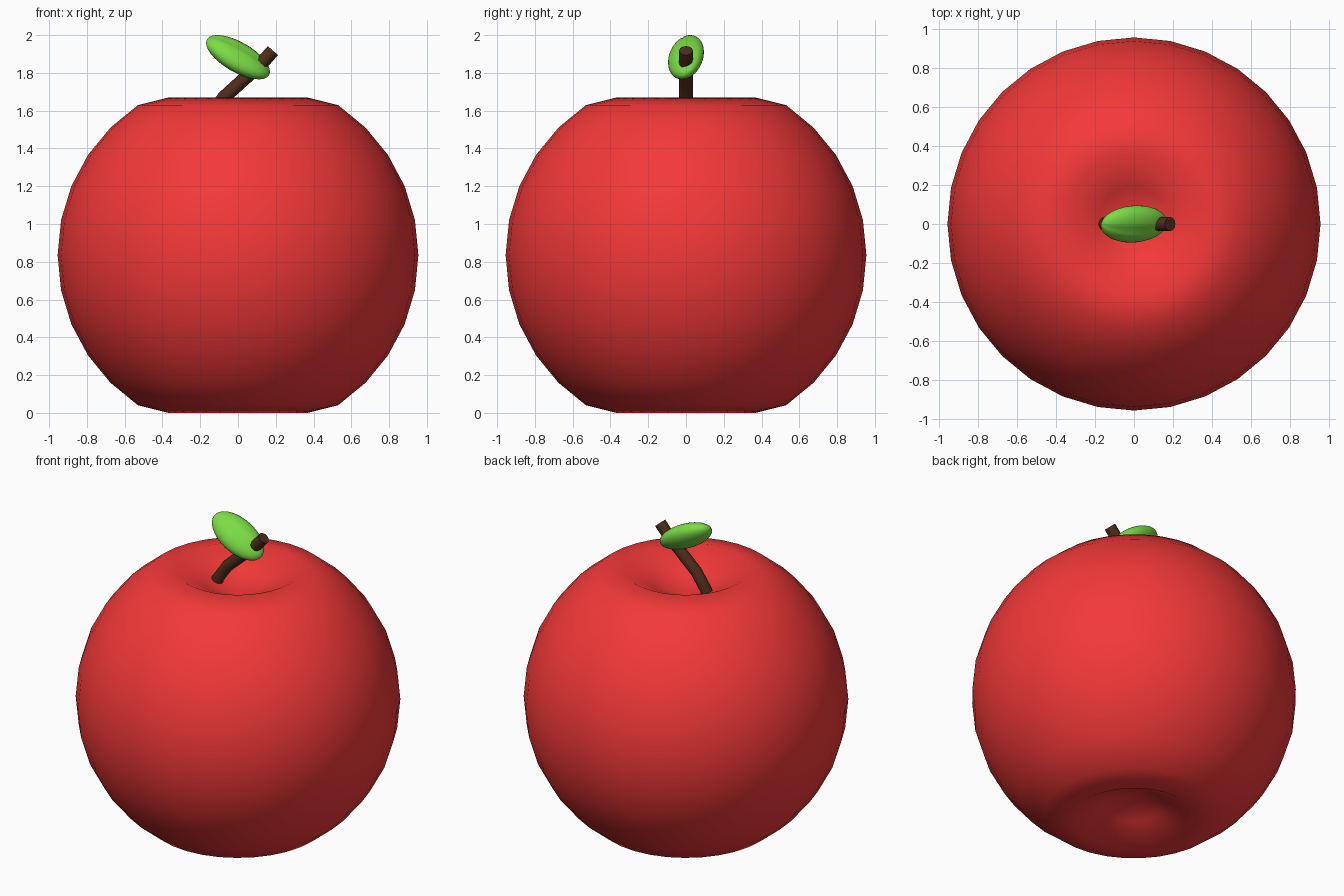
import bpy, bmesh, math
from mathutils import Matrix, Vector

if "Cube" in bpy.data.objects:
    bpy.data.objects.remove(bpy.data.objects["Cube"])


def finish(obj, name, color, angle=60):
    obj.name = name
    mat = bpy.data.materials.new(name + "_colour")
    mat.diffuse_color = (*color, 1)
    mat.use_nodes = True
    mat.node_tree.nodes["Principled BSDF"].inputs["Base Color"].default_value = mat.diffuse_color
    obj.data.materials.append(mat)
    bpy.ops.object.select_all(action='DESELECT')
    obj.select_set(True)
    bpy.context.view_layer.objects.active = obj
    if obj.type == 'CURVE':
        bpy.ops.object.convert(target='MESH')
        obj = bpy.context.object
        obj.name = name
    bpy.ops.object.shade_smooth_by_angle(angle=math.radians(angle))
    return obj


# Apple body: a sphere with both poles pressed in by a smooth falloff
R, MID = 0.955, 0.835
bpy.ops.mesh.primitive_uv_sphere_add(segments=32, ring_count=16, radius=R)
body = bpy.context.object
DEPTH, REACH = 0.29, 0.5
for v in body.data.vertices:
    side = 1 if v.co.z > 0 else -1
    t = max(0, 1 - (v.co - Vector((0, 0, side * R))).length / REACH)
    v.co.z -= side * DEPTH * (3 * t * t - 2 * t ** 3)
body.data.transform(Matrix.Translation((0, 0, MID)))
finish(body, "apple_body", (0.9, 0.04, 0.04), 80)

# Stem: a bent round tube rising out of the top hollow
path = [(-0.165, 1.48), (-0.145, 1.57), (-0.075, 1.67),
        (0.03, 1.765), (0.12, 1.845), (0.185, 1.918)]
curve = bpy.data.curves.new("stem", 'CURVE')
curve.dimensions = '3D'
curve.bevel_depth = 0.036
curve.bevel_resolution = 4
curve.use_fill_caps = True
spline = curve.splines.new('POLY')
spline.points.add(len(path) - 1)
for p, (x, z) in zip(spline.points, path):
    p.co = (x, 0, z, 1)
stem = bpy.data.objects.new("stem", curve)
bpy.context.collection.objects.link(stem)
finish(stem, "stem", (0.075, 0.027, 0.01), 50)

# Leaf: a flattened ellipsoid with a crease down its upper face
bpy.ops.mesh.primitive_uv_sphere_add(segments=32, ring_count=16, radius=1)
leaf = bpy.context.object
me = leaf.data
for v in me.vertices:
    if abs(v.co.x) < 0.01 and v.co.y > 0.1:
        v.co.y *= 0.88
tilt, roll = math.radians(30), math.radians(33)
long_axis = Vector((math.cos(tilt), 0, -math.sin(tilt)))
up = Vector((math.sin(tilt), 0, math.cos(tilt)))
side = Vector((0, 1, 0))
wide = side * math.cos(roll) + up * math.sin(roll)
normal = up * math.cos(roll) - side * math.sin(roll)
centre = Vector((0, 0, 1.883))
for v in me.vertices:
    a, b, c = v.co
    v.co = centre + wide * a * 0.105 + normal * b * 0.066 + long_axis * c * 0.19
bm = bmesh.new()
bm.from_mesh(me)
bmesh.ops.recalc_face_normals(bm, faces=bm.faces)
bm.to_mesh(me)
bm.free()
finish(leaf, "leaf", (0.2, 0.72, 0.06), 60)
